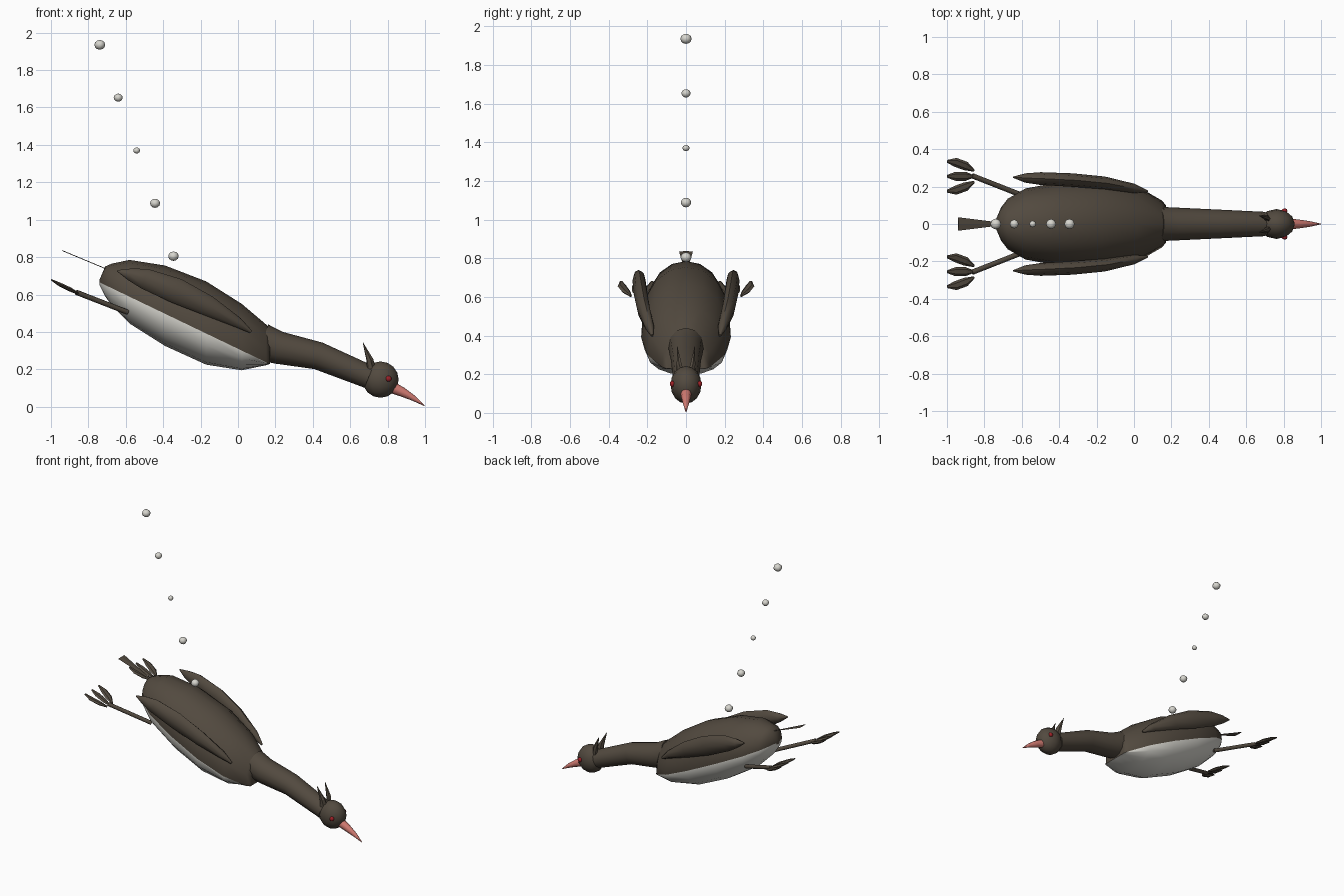
import bpy, bmesh, math
from mathutils import Vector

cube = bpy.data.objects.get("Cube")
if cube:
    bpy.data.objects.remove(cube)


def material(name, rgb):
    m = bpy.data.materials.new(name)
    m.use_nodes = True
    m.diffuse_color = (*rgb, 1)
    m.node_tree.nodes["Principled BSDF"].inputs["Base Color"].default_value = (*rgb, 1)
    return m


BROWN = material("dark brown feathers", (0.085, 0.068, 0.05))
WHITE = material("pale grey", (0.68, 0.67, 0.62))
PINK = material("pink beak", (0.65, 0.2, 0.17))
RED = material("red eye", (0.35, 0.015, 0.02))


def finish(name, bm, mats, smooth=True):
    bmesh.ops.recalc_face_normals(bm, faces=bm.faces)
    me = bpy.data.meshes.new(name)
    bm.to_mesh(me)
    bm.free()
    for m in mats:
        me.materials.append(m)
    ob = bpy.data.objects.new(name, me)
    bpy.context.collection.objects.link(ob)
    if smooth:
        bpy.ops.object.select_all(action='DESELECT')
        ob.select_set(True)
        bpy.context.view_layer.objects.active = ob
        bpy.ops.object.shade_smooth_by_angle(angle=math.radians(50))
    return ob


def skin(rings):
    """Bridge equal-sized closed rings and cap both ends."""
    bm = bmesh.new()
    rows = [[bm.verts.new(p) for p in r] for r in rings]
    n = len(rows[0])
    for a, b in zip(rows, rows[1:]):
        for i in range(n):
            j = (i + 1) % n
            bm.faces.new((a[i], a[j], b[j], b[i]))
    bm.faces.new(rows[0])
    bm.faces.new(rows[-1])
    return bm


def loft(name, stations, mat, sides=8, smooth=True):
    """Stations are (centre, half width, half height) along a path."""
    pts = [Vector(s[0]) for s in stations]
    rings = []
    for k, (c, w, h) in enumerate(stations):
        d = (pts[min(k + 1, len(pts) - 1)] - pts[max(k - 1, 0)]).normalized()
        side = Vector((0, 0, 1)).cross(d).normalized()
        up = d.cross(side)
        rings.append([pts[k] + side * w * math.cos(a) + up * h * math.sin(a)
                      for a in (math.tau * i / sides for i in range(sides))])
    return finish(name, skin(rings), [mat], smooth)


def ball(name, centre, radii, mat, seg=10, rings=8):
    bm = bmesh.new()
    bmesh.ops.create_uvsphere(bm, u_segments=seg, v_segments=rings, radius=1)
    for v in bm.verts:
        v.co = Vector(centre) + Vector([v.co[i] * radii[i] for i in range(3)])
    return finish(name, bm, [mat])


# Body: upright slices, split along the straight belly line
def belly_line(x):
    return 0.665 - 0.48 * (x + 0.74)


slices = [  # x, top, bottom, half width
    (-0.74, 0.68, 0.65, 0.02), (-0.71, 0.75, 0.59, 0.09),
    (-0.675, 0.765, 0.54, 0.135), (-0.58, 0.785, 0.445, 0.19),
    (-0.39, 0.755, 0.325, 0.225), (-0.17, 0.67, 0.225, 0.232),
    (0.02, 0.55, 0.195, 0.2), (0.15, 0.44, 0.222, 0.125),
    (0.17, 0.42, 0.229, 0.1)]
body_rings = []
for x, top, bottom, w in slices:
    mid = belly_line(x)
    ring = []
    for i in range(16):
        a = math.tau * i / 16
        s = math.sin(a)
        ring.append((x, w * math.cos(a), mid + s * (top - mid if s > 0 else mid - bottom)))
    body_rings.append(ring)
body = finish("body", skin(body_rings), [BROWN, WHITE])
for f in body.data.polygons:
    if abs(f.normal.x) < 0.98 and f.center.z < belly_line(f.center.x):
        f.material_index = 1

# Neck and head
loft("neck", [((0.13, 0, 0.345), 0.092, 0.1), ((0.22, 0, 0.315), 0.088, 0.087),
              ((0.43, 0, 0.272), 0.078, 0.074), ((0.7, 0, 0.16), 0.065, 0.063)], BROWN, 12)
ball("head", (0.762, 0, 0.145), (0.097, 0.08, 0.097), BROWN, 12, 8)
loft("beak", [((0.82, 0, 0.105), 0.03, 0.032), ((0.88, 0, 0.078), 0.024, 0.025),
              ((0.94, 0, 0.045), 0.015, 0.015), ((0.998, 0, 0.005), 0.002, 0.002)], PINK)

# Tail fan: a thin plate widening to the rear
loft("tail", [((-0.7, 0, 0.735), 0.006, 0.002), ((-0.94, 0, 0.835), 0.036, 0.002)],
     BROWN, 4, False)

# Paired parts
for s, label in ((1, "left"), (-1, "right")):
    ball(label + "_eye", (0.805, s * 0.07, 0.15), (0.016, 0.014, 0.016), RED, 8, 6)
    loft(label + "_crest", [((0.712, s * 0.03, 0.2), 0.016, 0.028),
                            ((0.705, s * 0.035, 0.25), 0.014, 0.02),
                            ((0.668, s * 0.045, 0.343), 0.001, 0.001)], BROWN, 6, False)
    loft(label + "_wing", [((0.07, s * 0.175, 0.4), 0.006, 0.008),
                           ((0.0, s * 0.19, 0.45), 0.025, 0.028),
                           ((-0.16, s * 0.22, 0.54), 0.034, 0.055),
                           ((-0.33, s * 0.235, 0.62), 0.036, 0.068),
                           ((-0.5, s * 0.243, 0.685), 0.034, 0.055),
                           ((-0.58, s * 0.246, 0.708), 0.025, 0.032),
                           ((-0.645, s * 0.25, 0.727), 0.004, 0.004)], BROWN)
    loft(label + "_leg", [((-0.59, s * 0.15, 0.505), 0.014, 0.014),
                          ((-0.865, s * 0.258, 0.612), 0.014, 0.014)], BROWN)
    for k, toe in ((-1, "inner"), (0, "middle"), (1, "outer")):
        y = s * (0.255 + 0.03 * k)
        splay = s * 0.05 * k
        loft(f"{label}_{toe}_toe", [((-0.855, y, 0.605), 0.006, 0.006),
                                    ((-0.9, y + splay * 0.5, 0.628), 0.024, 0.011),
                                    ((-0.955, y + splay * 0.9, 0.655), 0.024, 0.01),
                                    ((-0.998, y + splay, 0.679), 0.008, 0.004)], BROWN, 6, False)

# Rising bubbles
for i, r in enumerate((0.028, 0.027, 0.018, 0.024, 0.029)):
    ball(f"bubble_{i + 1}", (-0.345 - 0.0985 * i, 0, 0.805 + 0.2825 * i),
         (r, r, r * 0.9), WHITE, 8, 6)
